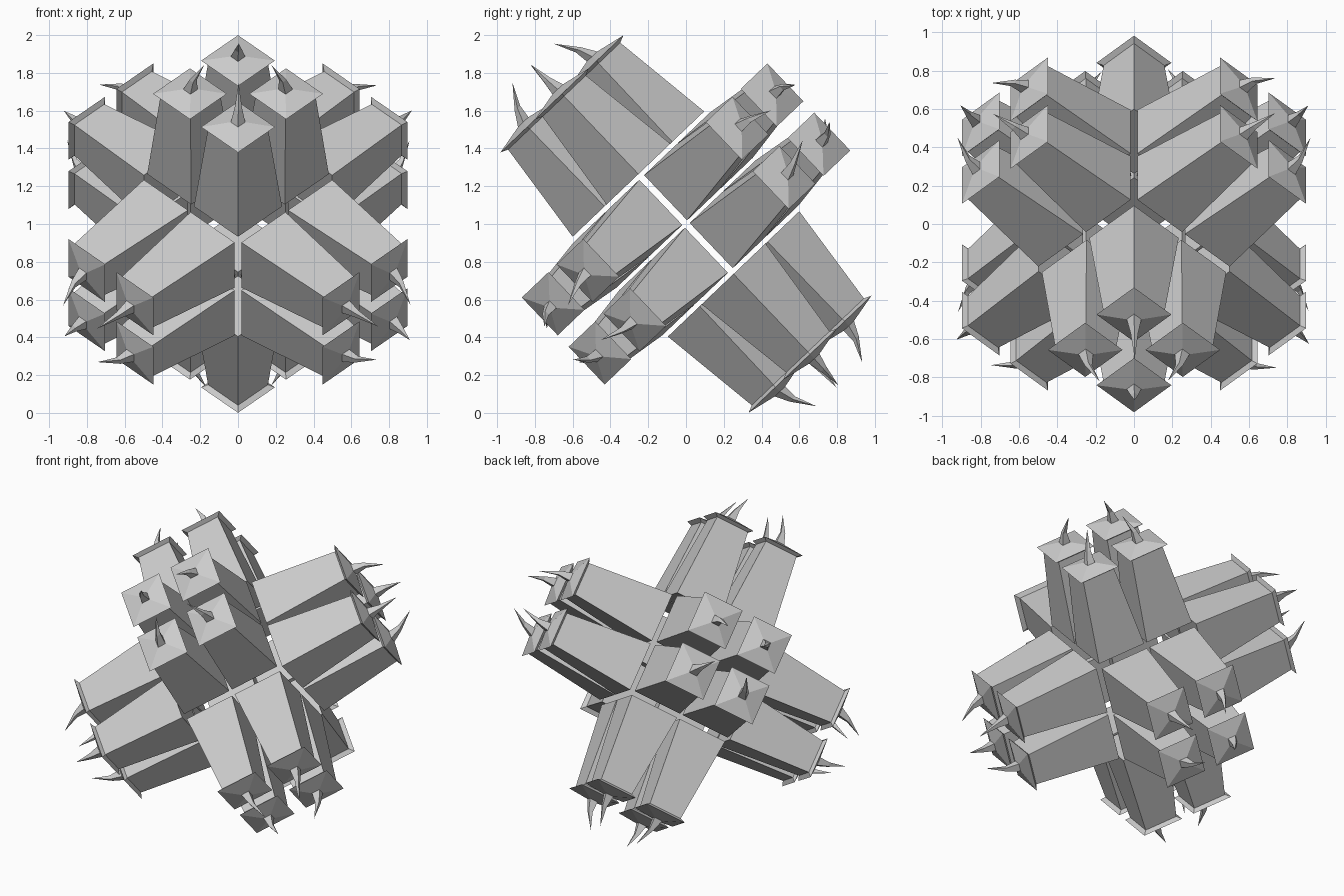
import bpy, bmesh, math, random
from mathutils import Vector

if "Cube" in bpy.data.objects:
    bpy.data.objects.remove(bpy.data.objects["Cube"])

random.seed(4)
CENTRE = Vector((0, 0, 1))

# Tilted cube axes: A leans to the front, B and C lie at 45 degrees to x
A = Vector((0, -0.69, 0.724)).normalized()
D = Vector((0, 0.724, 0.69)).normalized()
X = Vector((1, 0, 0))
B = (X + D).normalized()
C = (D - X).normalized()


def loft(name, n, u, v, rings):
    """Square rings (height, half side, centre u, centre v); half side 0 is a tip."""
    bm = bmesh.new()
    loops = []
    for h, s, cu, cv in rings:
        corners = [(-1, -1), (1, -1), (1, 1), (-1, 1)] if s else [(0, 0)]
        loops.append([bm.verts.new(CENTRE + n * h + u * (cu + s * a) + v * (cv + s * b))
                      for a, b in corners])
    bm.faces.new(loops[0])
    for lo, hi in zip(loops, loops[1:]):
        for i in range(4):
            j = (i + 1) % 4
            if len(hi) == 1:
                bm.faces.new((lo[i], lo[j], hi[0]))
            else:
                bm.faces.new((lo[i], lo[j], hi[j], hi[i]))
    bmesh.ops.recalc_face_normals(bm, faces=bm.faces)
    mesh = bpy.data.meshes.new(name)
    bm.to_mesh(mesh)
    bm.free()
    bpy.context.collection.objects.link(bpy.data.objects.new(name, mesh))


# Four spiked prongs on each of the six cube faces
for n, u, v in ((A, B, C), (B, C, A), (C, A, B)):
    for side in (1, -1):
        for a in (1, -1):
            for b in (1, -1):
                ru, rv = random.uniform(-.02, .02), random.uniform(-.02, .02)
                loft("spiked_prong", n * side, u, v, [
                    (.365, .165, .175 * a, .175 * b),              # base
                    (.935, .112, .178 * a, .178 * b),              # shaft end
                    (.952, .138, .180 * a, .180 * b),              # flared rim
                    (.985, .027, .178 * a, .178 * b),              # spike root
                    (1.06, .014, .165 * a + ru / 2, .165 * b + rv / 2),
                    (1.175, 0, .12 * a + ru, .12 * b + rv),        # bent tip
                ])
